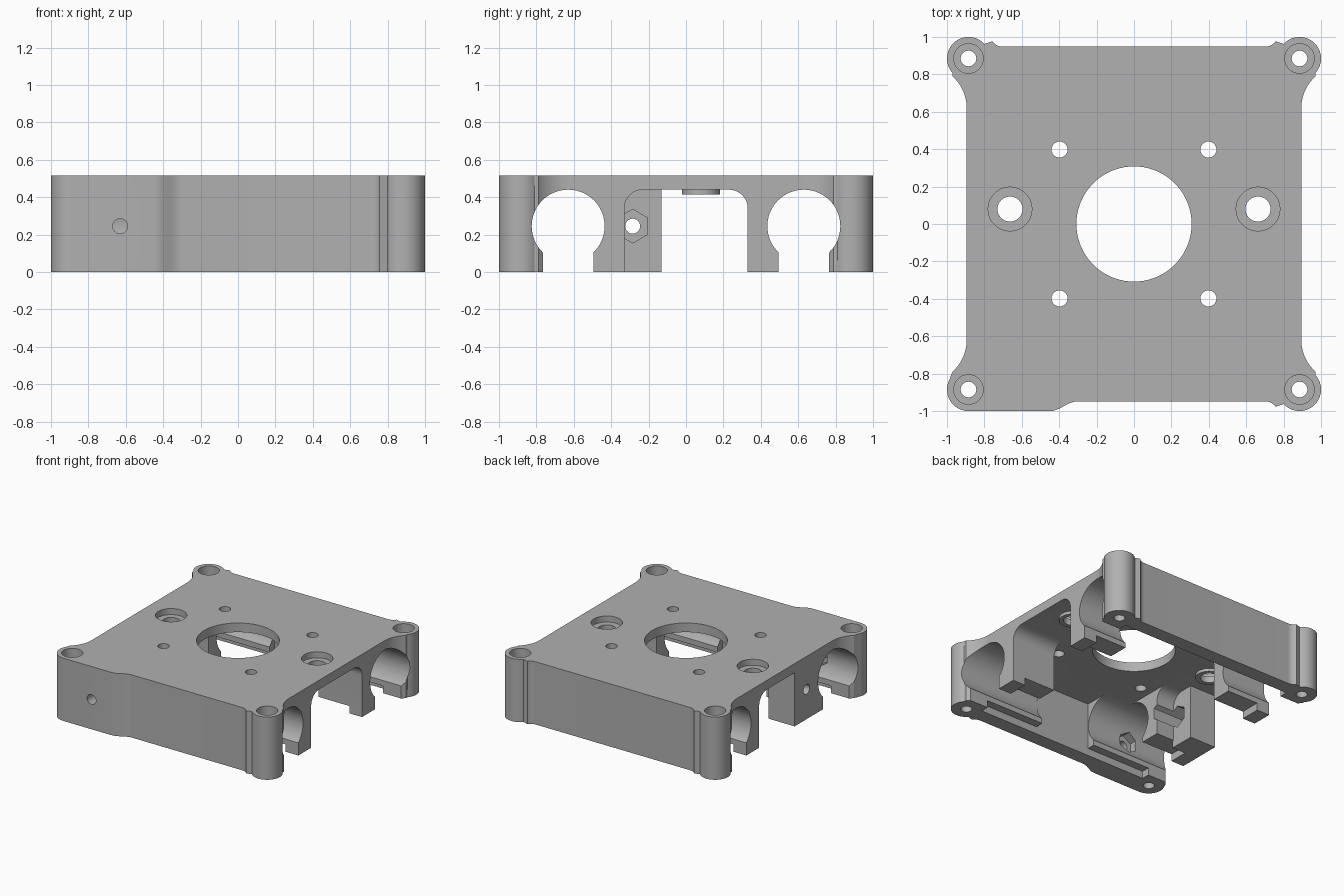
import bpy, bmesh
from math import sin, cos, pi, radians, sqrt, atan2

cube = bpy.data.objects.get("Cube")
if cube:
    bpy.data.objects.remove(cube, do_unlink=True)

HEIGHT, CEILING = 0.515, 0.44
BORE_Y, BORE_Z = 0.63, 0.245
POST, POST_R = 0.885, 0.115

grey = bpy.data.materials.new("matte_grey")
grey.use_nodes = True
colour = (0.44, 0.44, 0.44, 1)
grey.diffuse_color = colour
grey.node_tree.nodes["Principled BSDF"].inputs["Base Color"].default_value = colour


def arc(cx, cy, r, start, end, n=16):
    """Points on an arc, angles in degrees."""
    angles = [radians(start + (end - start) * i / n) for i in range(n + 1)]
    return [(cx + r * cos(a), cy + r * sin(a)) for a in angles]


def circle(cx, cy, r, n=48, turn=0):
    return arc(cx, cy, r, turn, turn + 360, n)[:-1]


def rect(a0, a1, b0, b1):
    return [(a0, b0), (a1, b0), (a1, b1), (a0, b1)]


def prism(name, pts, axis, lo, hi):
    """Extrude a closed profile along an axis."""
    place = {"x": lambda a, b, t: (t, a, b),
             "y": lambda a, b, t: (a, t, b),
             "z": lambda a, b, t: (a, b, t)}[axis]
    bm = bmesh.new()
    low = [bm.verts.new(place(a, b, lo)) for a, b in pts]
    high = [bm.verts.new(place(a, b, hi)) for a, b in pts]
    bm.faces.new(low)
    bm.faces.new(high)
    for i in range(len(pts)):
        j = (i + 1) % len(pts)
        bm.faces.new((low[i], low[j], high[j], high[i]))
    bmesh.ops.recalc_face_normals(bm, faces=bm.faces)
    mesh = bpy.data.meshes.new(name)
    bm.to_mesh(mesh)
    bm.free()
    mesh.materials.append(grey)
    obj = bpy.data.objects.new(name, mesh)
    bpy.context.scene.collection.objects.link(obj)
    return obj


helpers = []


def combine(operation, tool):
    mod = body.modifiers.new(tool.name, "BOOLEAN")
    mod.operation, mod.object, mod.solver = operation, tool, "EXACT"
    tool.hide_render = True
    helpers.append(tool)


def cut(*args):
    combine("DIFFERENCE", prism(*args))


def add(*args):
    combine("UNION", prism(*args))


def corner(side_x=0.895, side_y=0.948, start_y=0.62, start_x=0.70):
    """One quadrant: concave blends either side of a round post."""
    d, h = POST - start_y, POST - side_x
    r1 = (d * d + h * h - POST_R ** 2) / (2 * (POST_R - h))
    a1 = atan2(d, -r1 + h) * 180 / pi
    d, h = POST - start_x, POST - side_y
    r2 = (d * d + h * h - POST_R ** 2) / (2 * (POST_R - h))
    a2 = atan2(-r2 + h, d) * 180 / pi
    return (arc(side_x + r1, start_y, r1, 180, a1)
            + arc(POST, POST, POST_R, a1 - 180, a2 + 180, 28)[1:-1]
            + arc(start_x, side_y + r2, r2, a2, -90))


# Body outline, with the front left corner filled out into a thicker wall
quarter = corner()
outline = quarter + [(-x, y) for x, y in reversed(quarter)]
side_part = quarter[:17]
outline += [(-x, -y) for x, y in side_part]
outline += arc(-POST, -POST, POST_R, 145, 270, 20)[1:]
outline += [(-0.45 + 0.15 * i / 10, -0.974 - 0.026 * cos(pi * i / 10)) for i in range(11)]
outline += [(x, -y) for x, y in reversed(quarter)]
body = prism("carriage_body", outline, "z", 0, HEIGHT)

# Central channel with rounded upper corners
r = 0.1
channel = ([(-0.33, -0.1), (0.33, -0.1)]
           + arc(0.33 - r, CEILING - r, r, 0, 90, 12)
           + arc(r - 0.33, CEILING - r, r, 90, 180, 12))
cut("channel_cutter", channel, "x", -1.2, 1.2)
cut("motor_space_cutter", rect(-0.5, 0.5, -BORE_Y, BORE_Y), "z", -0.1, CEILING)
cut("middle_cutter", rect(-0.25, 0.25, -0.83, 0.83), "z", -0.1, CEILING)

# Bearing bores open at the bottom, with a shallow step in the lips
for s in (-1, 1):
    keyhole = arc(s * BORE_Y, BORE_Z, 0.195, -46.5, 226.5, 48)
    half = 0.195 * cos(radians(46.5))
    keyhole += [(s * BORE_Y - half, -0.1), (s * BORE_Y + half, -0.1)]
    cut("bearing_bore_cutter", keyhole, "x", -1.2, 1.2)
    low, high = sorted((s * 0.32, s * 0.83))
    cut("lip_step_cutter", rect(-0.78, 0.78, low, high), "z", -0.1, 0.06)

# Belt screw block on one side and two round bosses below the plate
add("screw_block", rect(-0.34, -0.13, 0, 0.46), "x", -0.895, -0.66)
for s in (-1, 1):
    add("plate_boss", circle(s * 0.663, 0.08, 0.102), "z", 0.415, 0.46)

# Nut traps and their screw holes
cut("block_nut_cutter", circle(-0.285, BORE_Z, 0.09, 6, 30), "x", -0.78, -0.45)
cut("block_screw_cutter", circle(-0.285, BORE_Z, 0.04, 24), "x", -1.2, -0.7)
cut("wall_nut_cutter", circle(-0.63, BORE_Z, 0.085, 6, 30), "y", -0.88, -0.7)
cut("wall_screw_cutter", circle(-0.63, BORE_Z, 0.04, 24), "y", -1.2, -0.8)

# Plate holes
cut("centre_hole_cutter", circle(0, 0, 0.308, 72), "z", 0.3, 0.7)
for sx in (-1, 1):
    cut("boss_hole_cutter", circle(sx * 0.663, 0.08, 0.067, 32), "z", 0.3, 0.7)
    cut("boss_recess_cutter", circle(sx * 0.663, 0.08, 0.117), "z", 0.465, 0.7)
    for sy in (-1, 1):
        cut("motor_hole_cutter", circle(sx * 0.398, sy * 0.398, 0.043, 24), "z", 0.3, 0.7)
        cut("post_hole_cutter", circle(sx * POST, sy * POST, 0.042, 24), "z", -0.1, 0.7)
        cut("post_recess_cutter", circle(sx * POST, sy * POST, 0.079, 32), "z", 0.4, 0.7)

# Bake the cuts and drop the helpers
bpy.context.view_layer.update()
graph = bpy.context.evaluated_depsgraph_get()
baked = bpy.data.meshes.new_from_object(body.evaluated_get(graph))
body.modifiers.clear()
body.data = baked
for tool in helpers:
    bpy.data.objects.remove(tool, do_unlink=True)
baked.materials.clear()
baked.materials.append(grey)
for poly in baked.polygons:
    poly.material_index = 0

bpy.ops.object.select_all(action="DESELECT")
body.select_set(True)
bpy.context.view_layer.objects.active = body
bpy.ops.object.shade_smooth_by_angle(angle=radians(25))
